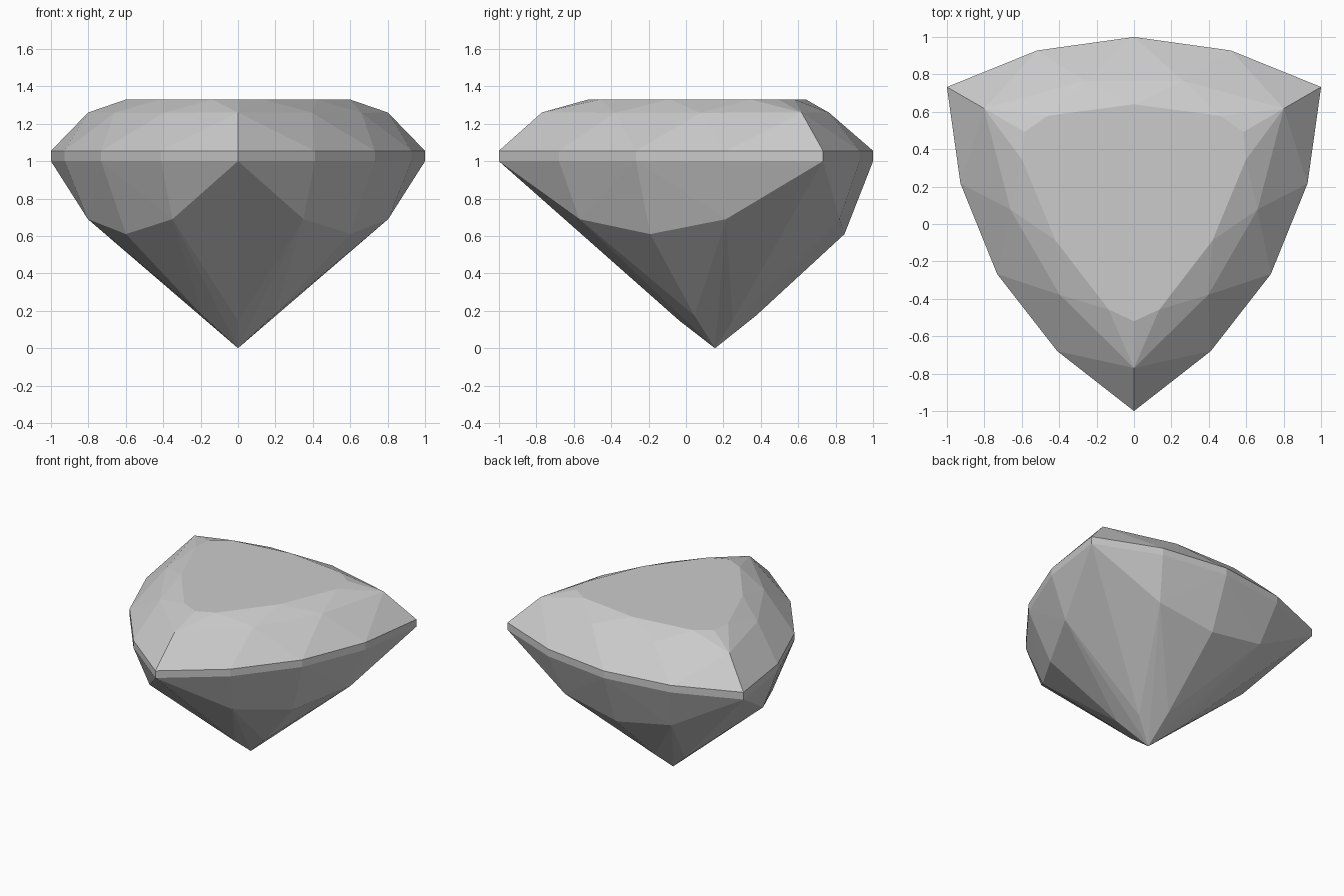
import bpy
import bmesh
from math import radians, sin, cos
from mathutils import Vector

cube = bpy.data.objects.get("Cube")
if cube:
    bpy.data.objects.remove(cube, do_unlink=True)

AXIS_Y = 0.155  # the three-fold axis of the stone

# One sixth of the stone: (angle from a corner, radius, height)
table = [(0, 0.675, 1.33), (12.5, 0.627, 1.33), (60, 0.485, 1.33)]
crown = [(0, 0.925, 1.26), (36.7, 0.665, 1.258)]
outline = [(0, 1.155), (26.2, 0.93), (60, 0.845)]
girdle = [(a, r, z) for z in (1.0, 1.055) for a, r in outline]
pavilion = [(25.8, 0.805, 0.69), (60, 0.692, 0.61)]
tip = [(0, 0.19, 0.147), (60, 0.22, 0.175), (0, 0, 0)]


def add_symmetric(bm, points):
    """Mirror each point and repeat it at the three corners."""
    for angle, radius, z in points:
        for corner in (0, 120, 240):
            for side in (-1, 1):
                a = radians(corner + side * angle)
                bm.verts.new(Vector((radius * sin(a),
                                     AXIS_Y - radius * cos(a), z)))


# Cut the facets as the hull around all the facet corners
bm = bmesh.new()
for ring in (table, crown, girdle, pavilion, tip):
    add_symmetric(bm, ring)
bmesh.ops.remove_doubles(bm, verts=bm.verts[:], dist=0.001)
bmesh.ops.convex_hull(bm, input=bm.verts[:])
loose = [v for v in bm.verts if not v.link_faces]
bmesh.ops.delete(bm, geom=loose, context='VERTS')
bmesh.ops.dissolve_limit(bm, angle_limit=radians(0.5),
                         verts=bm.verts[:], edges=bm.edges[:])
bmesh.ops.recalc_face_normals(bm, faces=bm.faces[:])

mesh = bpy.data.meshes.new("gemstone")
bm.to_mesh(mesh)
bm.free()
gem = bpy.data.objects.new("gemstone", mesh)
bpy.context.collection.objects.link(gem)

# Plain pale grey
grey = bpy.data.materials.new("pale_grey")
grey.use_nodes = True
colour = (0.6, 0.6, 0.6, 1)
grey.diffuse_color = colour
grey.node_tree.nodes["Principled BSDF"].inputs["Base Color"].default_value = colour
mesh.materials.append(grey)
